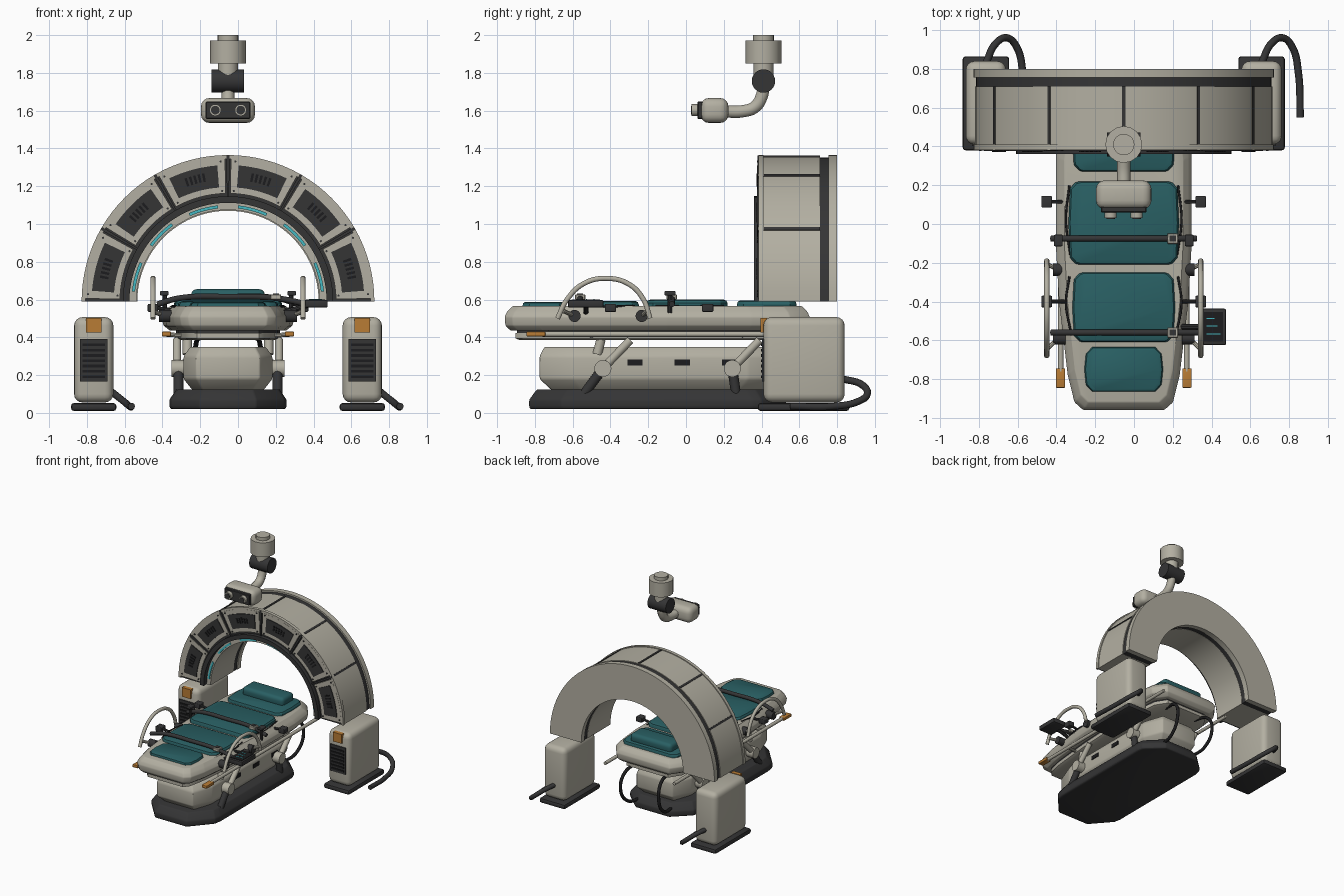
import bpy, bmesh, math
from mathutils import Vector

cube = bpy.data.objects.get("Cube")
if cube:
    bpy.data.objects.remove(cube, do_unlink=True)

CX = -0.053          # symmetry plane of the machine
ARCH_Z = 0.59        # centre height of the arch


def material(name, rgb):
    m = bpy.data.materials.new(name)
    m.use_nodes = True
    m.diffuse_color = (*rgb, 1)
    bsdf = m.node_tree.nodes["Principled BSDF"]
    bsdf.inputs["Base Color"].default_value = (*rgb, 1)
    bsdf.inputs["Roughness"].default_value = 0.6
    return m


SHELL = material("warm_grey_shell", (0.45, 0.43, 0.36))
DARK = material("charcoal", (0.035, 0.035, 0.036))
BLACK = material("black_slots", (0.012, 0.012, 0.013))
TEAL = material("teal_padding", (0.022, 0.115, 0.125))
GLOW = material("cyan_light", (0.06, 0.48, 0.54))
ORANGE = material("orange_marker", (0.48, 0.2, 0.035))


def finish(name, bm, mat):
    bmesh.ops.recalc_face_normals(bm, faces=bm.faces)
    me = bpy.data.meshes.new(name)
    bm.to_mesh(me)
    bm.free()
    me.materials.append(mat)
    ob = bpy.data.objects.new(name, me)
    bpy.context.collection.objects.link(ob)
    return ob


def box(name, lo, hi, mat, bevel=0, segs=3):
    bm = bmesh.new()
    bmesh.ops.create_cube(bm, size=1)
    for v in bm.verts:
        v.co = Vector([(a + b) / 2 + c * (b - a) for a, b, c in zip(lo, hi, v.co)])
    if bevel:
        bmesh.ops.bevel(bm, geom=bm.edges[:], offset=bevel, segments=segs,
                        profile=0.5, affect='EDGES')
    return finish(name, bm, mat)


def rod(name, a, b, r, mat, sides=20):
    a, b = Vector(a), Vector(b)
    bm = bmesh.new()
    bmesh.ops.create_cone(bm, cap_ends=True, segments=sides, radius1=r, radius2=r,
                          depth=(b - a).length)
    turn = (b - a).to_track_quat('Z', 'Y')
    for v in bm.verts:
        v.co = turn @ v.co + (a + b) / 2
    return finish(name, bm, mat)


def tube(name, pts, r, mat):
    cu = bpy.data.curves.new(name, 'CURVE')
    cu.dimensions = '3D'
    cu.bevel_depth, cu.bevel_resolution, cu.use_fill_caps = r, 3, True
    sp = cu.splines.new('BEZIER')
    sp.bezier_points.add(len(pts) - 1)
    for p, co in zip(sp.bezier_points, pts):
        p.co = co
        p.handle_left_type = p.handle_right_type = 'AUTO'
    cu.materials.append(mat)
    ob = bpy.data.objects.new(name, cu)
    bpy.context.collection.objects.link(ob)
    return ob


def sector(name, r0, r1, a0, a1, y0, y1, mat, steps=48):
    """Curved block of the arch between two radii and two angles."""
    bm = bmesh.new()
    rings = []
    for i in range(steps + 1):
        a = math.radians(a0 + (a1 - a0) * i / steps)
        rings.append([bm.verts.new((CX + r * math.cos(a), y, ARCH_Z + r * math.sin(a)))
                      for r, y in ((r0, y0), (r1, y0), (r1, y1), (r0, y1))])
    for p, q in zip(rings, rings[1:]):
        for k in range(4):
            bm.faces.new((p[k], p[k - 1], q[k - 1], q[k]))
    bm.faces.new(rings[0])
    bm.faces.new(rings[-1])
    return finish(name, bm, mat)


def stack(name, half, levels, yc, mat, bevel=0):
    """Loft a mirrored plan outline (half width, y) through (z, x scale, y scale)."""
    plan = half + [(-w, y) for w, y in reversed(half)]
    bm = bmesh.new()
    rings = [[bm.verts.new((CX + w * sx, yc + (y - yc) * sy, z)) for w, y in plan]
             for z, sx, sy in levels]
    for p, q in zip(rings, rings[1:]):
        for k in range(len(plan)):
            bm.faces.new((p[k - 1], p[k], q[k], q[k - 1]))
    bm.faces.new(rings[0])
    bm.faces.new(rings[-1])
    if bevel:
        bmesh.ops.bevel(bm, geom=bm.edges[:], offset=bevel, segments=2,
                        profile=0.5, affect='EDGES')
    return finish(name, bm, mat)


# Arch rings
sector("arch_body", 0.485, 0.768, 0, 180, 0.40, 0.71, SHELL)
sector("arch_dark_band", 0.487, 0.762, 0, 180, 0.705, 0.76, DARK)
sector("arch_back_ring", 0.48, 0.775, 0, 180, 0.755, 0.80, SHELL)
sector("arch_inner_trim", 0.522, 0.557, 0, 180, 0.36, 0.405, DARK)
sector("arch_front_gasket", 0.557, 0.772, 0, 180, 0.392, 0.403, DARK)
sector("arch_outer_rim", 0.755, 0.775, 0, 180, 0.383, 0.41, SHELL)

# Arch panels, lights and seams, one set for each of six segments
for i in range(6):
    mid = 15 + 30 * i
    sector(f"arch_panel_frame_{i}", 0.572, 0.757, mid - 13.8, mid + 13.8, 0.382, 0.40, SHELL, 8)
    sector(f"arch_panel_inset_{i}", 0.605, 0.722, mid - 10.5, mid + 10.5, 0.376, 0.39, DARK, 8)
    for k in range(-2, 3):
        a = mid + 2 * k
        sector(f"arch_vent_{i}_{k + 2}", 0.645, 0.69, a - 0.55, a + 0.55, 0.372, 0.38, BLACK, 1)
    sector(f"arch_light_{i}", 0.495, 0.511, mid - 9, mid + 9, 0.392, 0.402, GLOW, 10)
    for r in (0.586, 0.742):
        for d in (-12, 12):
            a = math.radians(mid + d)
            x, z = CX + r * math.cos(a), ARCH_Z + r * math.sin(a)
            rod(f"arch_screw_{i}", (x, 0.376, z), (x, 0.386, z), 0.006, DARK, 8)
for a in (30, 60, 90, 120, 150):
    sector(f"arch_seam_{a}", 0.55, 0.773, a - 0.6, a + 0.6, 0.378, 0.71, DARK, 1)

# Pillars with feet, vents, markers and cables
for side, px in (("right", CX - 0.711), ("left", CX + 0.711)):
    box(side + "_pillar", (px - 0.104, 0.41, 0.055), (px + 0.104, 0.84, 0.507), SHELL, 0.045, 4)
    box(side + "_pillar_foot", (px - 0.12, 0.38, 0.01), (px + 0.12, 0.865, 0.052), DARK, 0.015, 2)
    box(side + "_pillar_vent", (px - 0.072, 0.402, 0.165), (px + 0.072, 0.42, 0.392), DARK)
    for k in range(7):
        z = 0.185 + k * 0.028
        box(f"{side}_vent_slat_{k}", (px - 0.06, 0.396, z), (px + 0.06, 0.404, z + 0.014), BLACK)
    box(side + "_pillar_marker", (px - 0.041, 0.395, 0.425), (px + 0.041, 0.43, 0.503), ORANGE)
    tube(side + "_pillar_cable",
         [(px + x, y, z) for x, y, z in ((0.0, 0.83, 0.18), (0.05, 0.93, 0.15), (0.11, 0.96, 0.1),
          (0.16, 0.91, 0.06), (0.19, 0.78, 0.035), (0.2, 0.55, 0.035))], 0.019, DARK)

# Base and lower chassis
base_plan = [(0.15, -0.83), (0.3, -0.66), (0.31, -0.6), (0.31, 0.35), (0.3, 0.4), (0.16, 0.53)]
stack("floor_base", base_plan,
      [(0.02, 0.97, 0.99), (0.03, 1, 1), (0.07, 1, 1), (0.125, 0.88, 0.94)], -0.15, DARK, 0.008)
chassis_plan = [(0.17, -0.775), (0.235, -0.6), (0.235, 0.33), (0.17, 0.5)]
stack("lower_chassis", chassis_plan,
      [(0.12, 0.8, 0.9), (0.18, 1, 1), (0.3, 1, 1), (0.35, 0.85, 0.96)], -0.14, SHELL, 0.01)
for s in (-1, 1):
    for k, y in enumerate((-0.27, -0.02, 0.23)):
        x = CX + s * 0.235
        box(f"chassis_slot_{s}_{k}", (x - 0.006, y - 0.04, 0.25), (x + 0.006, y + 0.04, 0.283), BLACK)

# Bed deck, under tray and seam strips
deck_plan = [(0.21, -0.96), (0.255, -0.92), (0.29, -0.78), (0.335, -0.4), (0.352, -0.1),
             (0.352, 0.35), (0.33, 0.55), (0.25, 0.655)]
stack("bed_deck", deck_plan,
      [(0.435, 0.87, 0.96), (0.462, 0.97, 0.995), (0.508, 1, 1), (0.535, 0.95, 0.985),
       (0.565, 0.87, 0.95)], -0.15, SHELL, 0.006)
stack("bed_under_gap", deck_plan, [(0.42, 0.78, 0.92), (0.44, 0.78, 0.92)], -0.15, DARK)
stack("bed_under_tray", deck_plan, [(0.385, 0.72, 0.9), (0.395, 0.78, 0.93), (0.422, 0.78, 0.93)],
      -0.15, SHELL)

# Cushions: half width, front y, back y
for name, w, y0, y1, top in (("leg_cushion", 0.203, -0.865, -0.635, 0.587),
                             ("lower_cushion", 0.265, -0.61, -0.25, 0.592),
                             ("torso_cushion", 0.285, -0.21, 0.22, 0.6),
                             ("head_cushion", 0.265, 0.27, 0.585, 0.595)):
    e = 0.035
    plan = [(w * 0.8, y0), (w - e, y0 + 0.006), (w - 0.008, y0 + e), (w, (y0 + y1) / 2),
            (w - 0.008, y1 - e), (w - e, y1 - 0.006), (w * 0.8, y1)]
    stack(name, plan, [(0.53, 1, 1), (top - 0.018, 1, 1), (top - 0.006, 0.97, 0.97),
                       (top, 0.9, 0.9)], (y0 + y1) / 2, TEAL)
box("head_pillow", (CX - 0.195, 0.4, 0.57), (CX + 0.195, 0.56, 0.655), TEAL, 0.03, 4)

# Fittings on both long sides of the bed
for s in (-1, 1):
    def X(d):
        return CX + s * d
    def side_box(name, d0, d1, ylo, yhi, zlo, zhi, mat, bevel=0):
        a, b = sorted((X(d0), X(d1)))
        box(name, (a, ylo, zlo), (b, yhi, zhi), mat, bevel)
    tag = "left" if s > 0 else "right"
    for k, (y0, y1) in enumerate(((-0.55, -0.27), (-0.16, 0.2))):
        tube(f"{tag}_deck_seam_{k}", [(X(0.275), y0, 0.565), (X(0.298), (y0 + y1) / 2, 0.564),
                                      (X(0.28), y1, 0.565)], 0.006, BLACK)
    # curved grab handle with pivots
    tube(tag + "_grab_handle", [(X(0.397), y, z) for y, z in (
        (-0.68, 0.5), (-0.63, 0.6), (-0.54, 0.685), (-0.42, 0.712), (-0.3, 0.68),
        (-0.225, 0.6), (-0.19, 0.5))], 0.014, SHELL)
    for k, y in enumerate((-0.59, -0.235)):
        rod(f"{tag}_handle_pivot_{k}", (X(0.3), y, 0.513), (X(0.365), y, 0.513), 0.032, DARK)
        rod(f"{tag}_handle_pin_{k}", (X(0.34), y, 0.513), (X(0.4), y + (0.03 if k else -0.06), 0.54),
            0.012, SHELL, 10)
    for k, y in enumerate((-0.4, 0.115)):
        side_box(f"{tag}_side_clamp_{k}", 0.37, 0.425, y - 0.03, y + 0.03, 0.535, 0.577, DARK, 0.006)
        rod(f"{tag}_clamp_pin_{k}", (X(0.3), y, 0.545), (X(0.38), y, 0.555), 0.01, DARK, 10)
    # strap posts, rails and orange rail ends
    rod(tag + "_strap_post", (X(0.335), -0.085, 0.53), (X(0.335), -0.085, 0.63), 0.012, DARK, 10)
    side_box(tag + "_strap_knob", 0.315, 0.36, -0.115, -0.055, 0.622, 0.645, DARK, 0.006)
    rod(tag + "_side_rail", (X(0.325), -0.76, 0.417), (X(0.325), 0.7, 0.417), 0.014, SHELL, 12)
    side_box(tag + "_rail_marker", 0.302, 0.35, -0.845, -0.745, 0.405, 0.43, ORANGE, 0.005)
    for k, y in enumerate((-0.5, 0.3)):
        rod(f"{tag}_rail_bracket_{k}", (X(0.22), y, 0.408), (X(0.325), y, 0.415), 0.012, SHELL, 10)
    # folding lift legs
    for k, y in enumerate((-0.44, 0.245)):
        lower_y = y - 0.1 if k == 0 else y + 0.02
        rod(f"{tag}_lift_lower_{k}", (X(0.262), lower_y, 0.1), (X(0.262), y, 0.235), 0.026, DARK)
        rod(f"{tag}_lift_upper_{k}", (X(0.27), y, 0.235), (X(0.27), y + 0.145, 0.385), 0.022, SHELL)
        rod(f"{tag}_lift_joint_{k}", (X(0.235), y, 0.235), (X(0.3), y, 0.235), 0.045, SHELL)
    rod(tag + "_lift_strut", (X(0.215), -0.47, 0.31), (X(0.215), -0.45, 0.39), 0.025, SHELL)
    # hoses at the head end
    tube(tag + "_base_hose", [(X(0.15), 0.5, 0.4), (X(0.17), 0.66, 0.36), (X(0.18), 0.7, 0.24),
                              (X(0.17), 0.62, 0.11), (X(0.15), 0.46, 0.08)], 0.013, BLACK)

# Restraint straps and buckles
for name, y, end in (("torso_strap", -0.075, 0.375), ("leg_strap", -0.56, 0.42)):
    tube(name, [(CX - 0.375, y, 0.575), (CX - 0.26, y, 0.607), (CX, y, 0.615),
                (CX + 0.26, y, 0.607), (CX + end, y, 0.575)], 0.016, DARK)
    box(name + "_buckle", (0.172, y - 0.027, 0.6), (0.228, y + 0.027, 0.628), SHELL, 0.004, 1)
    box(name + "_buckle_inset", (0.184, y - 0.016, 0.622), (0.216, y + 0.016, 0.631), DARK)

# Control tablet
box("control_tablet", (0.345, -0.625, 0.557), (0.475, -0.437, 0.597), DARK, 0.008, 2)
box("tablet_screen", (0.36, -0.607, 0.594), (0.46, -0.455, 0.6), BLACK)
for k, y in enumerate((-0.57, -0.53, -0.49)):
    box(f"tablet_line_{k}", (0.375, y, 0.597), (0.445 - 0.015 * k, y + 0.006, 0.602), GLOW)
rod("tablet_arm", (0.24, -0.53, 0.53), (0.37, -0.53, 0.57), 0.014, DARK, 10)

# Ceiling mount and camera arm
rod("ceiling_plug", (CX, 0.41, 1.96), (CX, 0.41, 2.0), 0.055, SHELL)
rod("ceiling_drum", (CX, 0.41, 1.85), (CX, 0.41, 1.972), 0.095, SHELL, 16)
rod("ceiling_neck", (CX, 0.41, 1.77), (CX, 0.41, 1.86), 0.053, SHELL)
rod("arm_swivel", (CX - 0.086, 0.41, 1.757), (CX + 0.086, 0.41, 1.757), 0.062, DARK, 24)
tube("camera_arm", [(CX, 0.41, 1.75), (CX, 0.402, 1.68), (CX, 0.365, 1.62), (CX, 0.3, 1.597),
                    (CX, 0.19, 1.597)], 0.034, SHELL)
box("camera_head", (CX - 0.143, 0.077, 1.535), (CX + 0.143, 0.225, 1.667), SHELL, 0.045, 4)
box("camera_faceplate", (CX - 0.118, 0.06, 1.557), (CX + 0.118, 0.09, 1.648), DARK, 0.005, 1)
for s in (-1, 1):
    x = CX + s * 0.067
    rod(f"lens_ring_{s}", (x, 0.03, 1.603), (x, 0.065, 1.603), 0.031, SHELL)
    rod(f"lens_glass_{s}", (x, 0.026, 1.603), (x, 0.032, 1.603), 0.023, DARK)

# Smooth rounded surfaces, keep hard edges
bpy.ops.object.select_all(action='DESELECT')
meshes = [o for o in bpy.context.collection.objects if o.type == 'MESH']
for o in meshes:
    o.select_set(True)
bpy.context.view_layer.objects.active = meshes[0]
bpy.ops.object.shade_smooth_by_angle(angle=math.radians(32))
